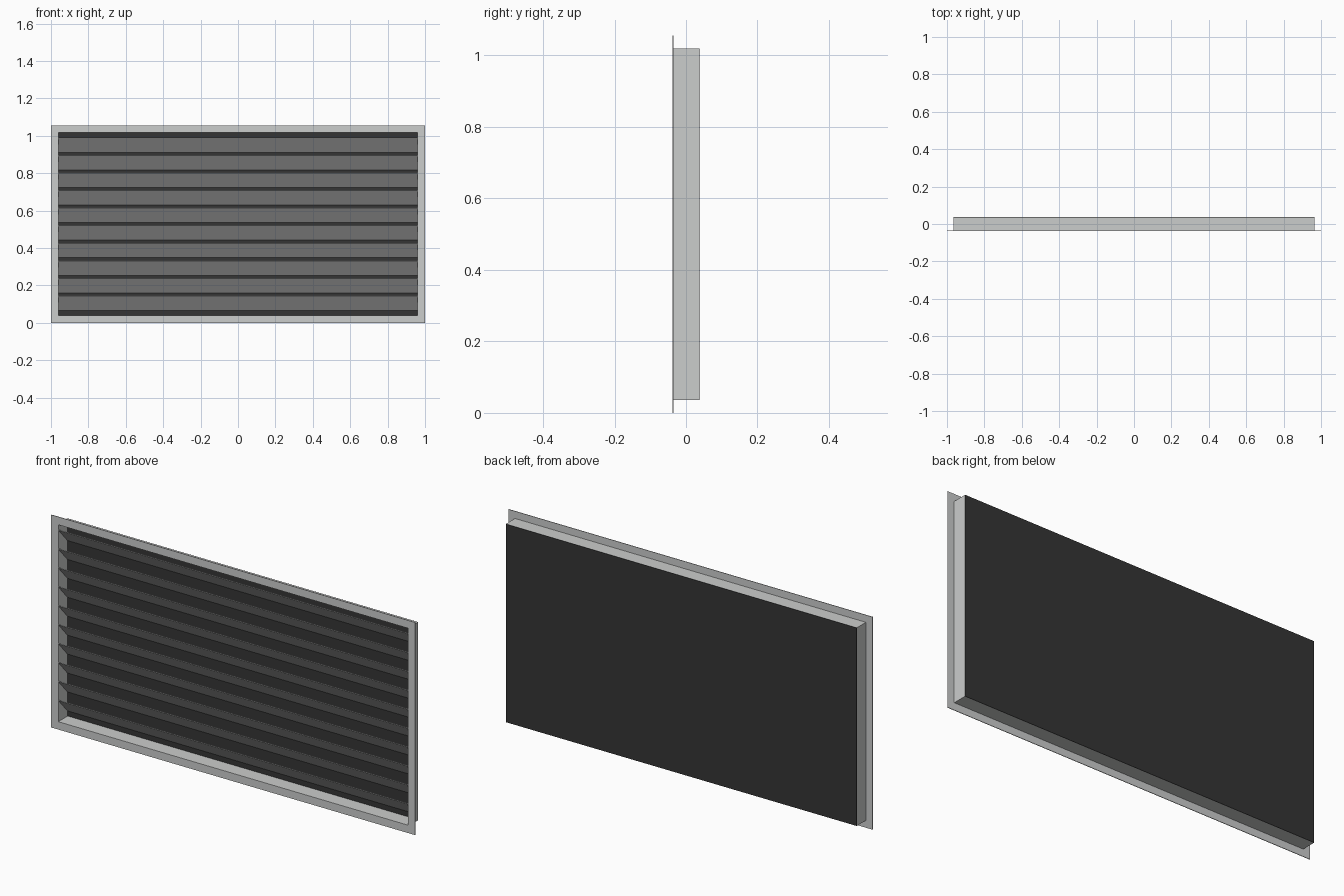
import bpy
import bmesh
from math import radians
from mathutils import Matrix, Vector

cube = bpy.data.objects.get("Cube")
if cube:
    bpy.data.objects.remove(cube, do_unlink=True)

WIDTH, HEIGHT, HALF_DEPTH = 2.0, 1.056, 0.0375
LIP, SHEET = 0.036, 0.003


def make_material(name, rgb):
    mat = bpy.data.materials.new(name)
    mat.use_nodes = True
    mat.diffuse_color = (*rgb, 1)
    mat.node_tree.nodes["Principled BSDF"].inputs["Base Color"].default_value = (*rgb, 1)
    return mat


def finish(name, bm, mat):
    bmesh.ops.recalc_face_normals(bm, faces=bm.faces)
    mesh = bpy.data.meshes.new(name)
    bm.to_mesh(mesh)
    bm.free()
    mesh.materials.append(mat)
    obj = bpy.data.objects.new(name, mesh)
    bpy.context.collection.objects.link(obj)
    return obj


def box(name, size, centre, mat, tilt=0):
    bm = bmesh.new()
    bmesh.ops.create_cube(bm, size=1)
    turn = Matrix.Rotation(radians(tilt), 4, "X")
    bm.transform(Matrix.Translation(centre) @ turn @ Matrix.Diagonal((*size, 1)))
    return finish(name, bm, mat)


metal = make_material("light grey metal", (0.6, 0.61, 0.605))
dark = make_material("charcoal backing", (0.035, 0.035, 0.035))

# Frame: an L-shaped section (inset, y) carried round the rectangle
section = [(0, -HALF_DEPTH), (0, SHEET - HALF_DEPTH), (LIP, SHEET - HALF_DEPTH),
           (LIP, HALF_DEPTH - SHEET / 2), (LIP + SHEET, HALF_DEPTH - SHEET / 2),
           (LIP + SHEET, -HALF_DEPTH)]
bm = bmesh.new()
rings = []
for inset, y in section:
    x = WIDTH / 2 - inset
    rings.append([bm.verts.new((sx * x, y, inset if low else HEIGHT - inset))
                  for sx, low in ((-1, True), (1, True), (1, False), (-1, False))])
for i, ring in enumerate(rings):
    other = rings[(i + 1) % len(rings)]
    for j in range(4):
        k = (j + 1) % 4
        bm.faces.new((ring[j], ring[k], other[k], other[j]))
finish("frame", bm, metal)

# Dark sheet closing the back of the frame
box("back_panel", (WIDTH - 2 * LIP, SHEET / 2, HEIGHT - 2 * LIP),
    Vector((0, HALF_DEPTH - SHEET / 4, HEIGHT / 2)), dark)

# Louvre blades, top edge at the front, repeated upwards
blades = box("louvre_blades", (WIDTH - 2 * (LIP + SHEET), 0.105, SHEET),
             Vector((0, -0.001, 0.106)), metal, tilt=-47.8)
array = blades.modifiers.new("repeat", "ARRAY")
array.count = 10
array.use_relative_offset = False
array.use_constant_offset = True
array.constant_offset_displace = (0, 0, 0.094)
